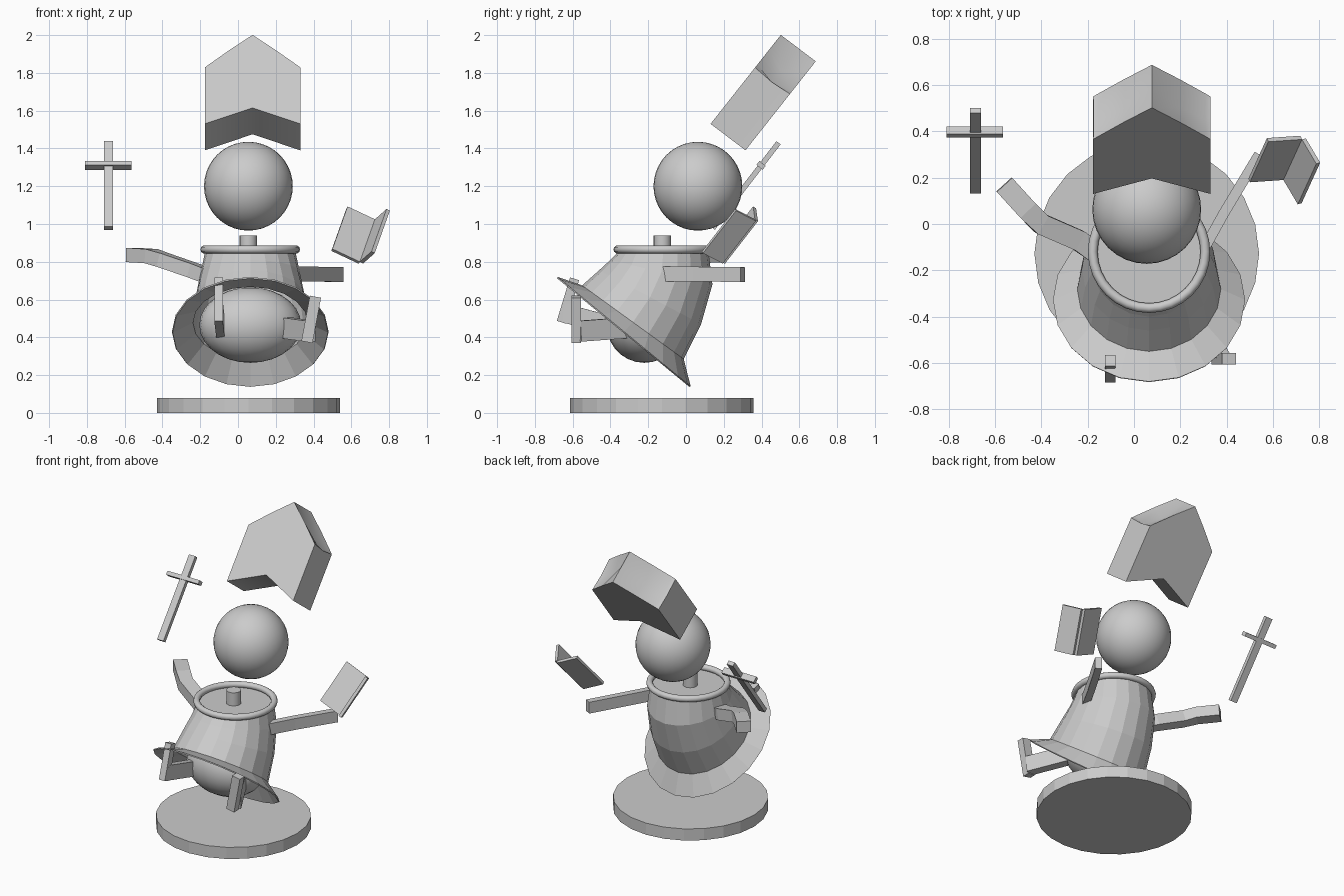
import bpy, bmesh, math
from mathutils import Vector as V

if "Cube" in bpy.data.objects:
    bpy.data.objects.remove(bpy.data.objects["Cube"])

CX = 0.06  # symmetry plane of the figure


def make(name, verts, faces):
    me = bpy.data.meshes.new(name)
    me.from_pydata([tuple(v) for v in verts], [], faces)
    bm = bmesh.new()
    bm.from_mesh(me)
    bmesh.ops.recalc_face_normals(bm, faces=bm.faces)
    bm.to_mesh(me)
    bm.free()
    ob = bpy.data.objects.new(name, me)
    bpy.context.collection.objects.link(ob)
    return ob


def loft(name, rings, cap_end=True):
    n = len(rings[0])
    faces = [tuple(range(n))]
    for r in range(len(rings) - 1):
        for i in range(n):
            j = (i + 1) % n
            faces.append((r*n + i, r*n + j, (r+1)*n + j, (r+1)*n + i))
    if cap_end:
        faces.append(tuple(range((len(rings)-1)*n, len(rings)*n)))
    return make(name, [p for ring in rings for p in ring], faces)


def bar(name, pts, w, h, up=(0, 0, 1)):
    """Rectangular section swept along a path: w sideways, h along up."""
    pts = [V(p) for p in pts]
    rings = []
    for i, p in enumerate(pts):
        t = (pts[min(i+1, len(pts)-1)] - pts[max(i-1, 0)]).normalized()
        s = t.cross(V(up)).normalized()
        u = s.cross(t)
        rings.append([p + s*a*w/2 + u*b*h/2 for a, b in ((-1, -1), (1, -1), (1, 1), (-1, 1))])
    return loft(name, rings)


def smooth(ob, angle=40):
    bpy.ops.object.select_all(action='DESELECT')
    ob.select_set(True)
    bpy.context.view_layer.objects.active = ob
    bpy.ops.object.shade_smooth_by_angle(angle=math.radians(angle))


def prim(name, op, **kw):
    op(**kw)
    ob = bpy.context.object
    ob.name = name
    smooth(ob)
    return ob


mesh = bpy.ops.mesh
# base disc
mesh.primitive_cylinder_add(vertices=24, radius=0.485, depth=0.08, location=(0.055, -0.128, 0.04))
bpy.context.object.name = "base_disc"
# head, neck peg, collar
prim("head", mesh.primitive_uv_sphere_add, segments=32, ring_count=20, radius=0.235, location=(0.055, 0.063, 1.2))
prim("neck_peg", mesh.primitive_cylinder_add, vertices=20, radius=0.046, depth=0.1, location=(0.055, -0.125, 0.89))
prim("collar", mesh.primitive_torus_add, major_segments=32, minor_segments=10, major_radius=0.243,
     minor_radius=0.021, location=(0.065, -0.12, 0.865))

# robe: tilted rings given by front point, back point and half width
rings = []
for fy, fz, by, bz, rx in ((-0.36, 0.85, 0.12, 0.85, 0.24), (-0.40, 0.81, 0.14, 0.68, 0.262),
                           (-0.46, 0.755, 0.08, 0.47, 0.29), (-0.55, 0.675, -0.012, 0.285, 0.31),
                           (-0.68, 0.72, 0.025, 0.14, 0.415)):
    f, b = V((0.065, fy, fz)), V((0.065, by, bz))
    rings.append([(f+b)/2 + V((rx*math.cos(a), 0, 0)) + (b-f)/2*math.sin(a)
                  for a in (2*math.pi*i/20 for i in range(20))])
robe = loft("robe", rings, cap_end=False)
sol = robe.modifiers.new("thickness", 'SOLIDIFY')
sol.thickness = 0.008

# rounded lower body inside the robe
lower = prim("lower_body", mesh.primitive_uv_sphere_add, segments=24, ring_count=14, radius=1, location=(0.065, -0.22, 0.465))
lower.scale = (0.27, 0.2, 0.2)

# arms
bar("left_arm", [(0.29, -0.13, 0.735), (0.39, 0.05, 0.735), (0.54, 0.3, 0.732)], 0.045, 0.078)
bar("right_arm", [(-0.17, -0.12, 0.73), (-0.24, -0.07, 0.755), (-0.40, 0.0, 0.81), (-0.46, 0.06, 0.83),
                  (-0.56, 0.17, 0.836)], 0.09, 0.075)

# legs with upturned feet
bar("left_leg", [(0.22, -0.26, 0.455), (0.385, -0.57, 0.432)], 0.06, 0.11)
bar("left_foot", [(0.365, -0.582, 0.375), (0.41, -0.582, 0.615)], 0.06, 0.05, (0, 1, 0))
bar("right_leg", [(-0.09, -0.28, 0.43), (-0.102, -0.65, 0.53)], 0.045, 0.1)
bar("right_foot", [(-0.102, -0.66, 0.48), (-0.102, -0.59, 0.71)], 0.045, 0.05, (0, 1, 0))

# cross
bar("cross_upright", [(-0.685, 0.142, 0.978), (-0.685, 0.49, 1.43)], 0.048, 0.028)
bar("cross_arm", [(-0.81, 0.397, 1.31), (-0.565, 0.397, 1.31)], 0.042, 0.026, (0, 0.62, 0.785))

# open book: two boards meeting at the spine
s0, s1 = V((0.645, 0.19, 0.80)), V((0.725, 0.365, 1.025))
for name, e in (("book_left_board", V((-0.145, -0.01, 0.068))), ("book_right_board", V((0.062, -0.105, 0.055)))):
    n = e.cross(s1 - s0).normalized() * 0.02
    n = -n if n.z > 0 else n
    quad = [s0, s1, s1 + e, s0 + e]
    loft(name, [quad, [p + n for p in quad]])

# tall pointed hat, leaning back, with dented top slopes
half = [(0, 0.6, 0), (0.12, 0.5, 0.05), (0.232, 0.4, 0.03), (0.253, 0.38, 0.008), (0.253, 0, 0), (0, 0.108, 0)]
outline = half + [(-x, u, k) for x, u, k in half[4:0:-1]]
rings = []
for d, dent in ((0, 0), (0.116, 1), (0.232, 0)):
    rings.append([V((0.077 + x*(1 - 0.3*k*dent), 0.13 + 0.62*(u - k*dent) + 0.797*d,
                     1.53 + 0.785*(u - k*dent) - 0.603*d)) for x, u, k in outline])
smooth(loft("pointed_hat", rings), 50)
